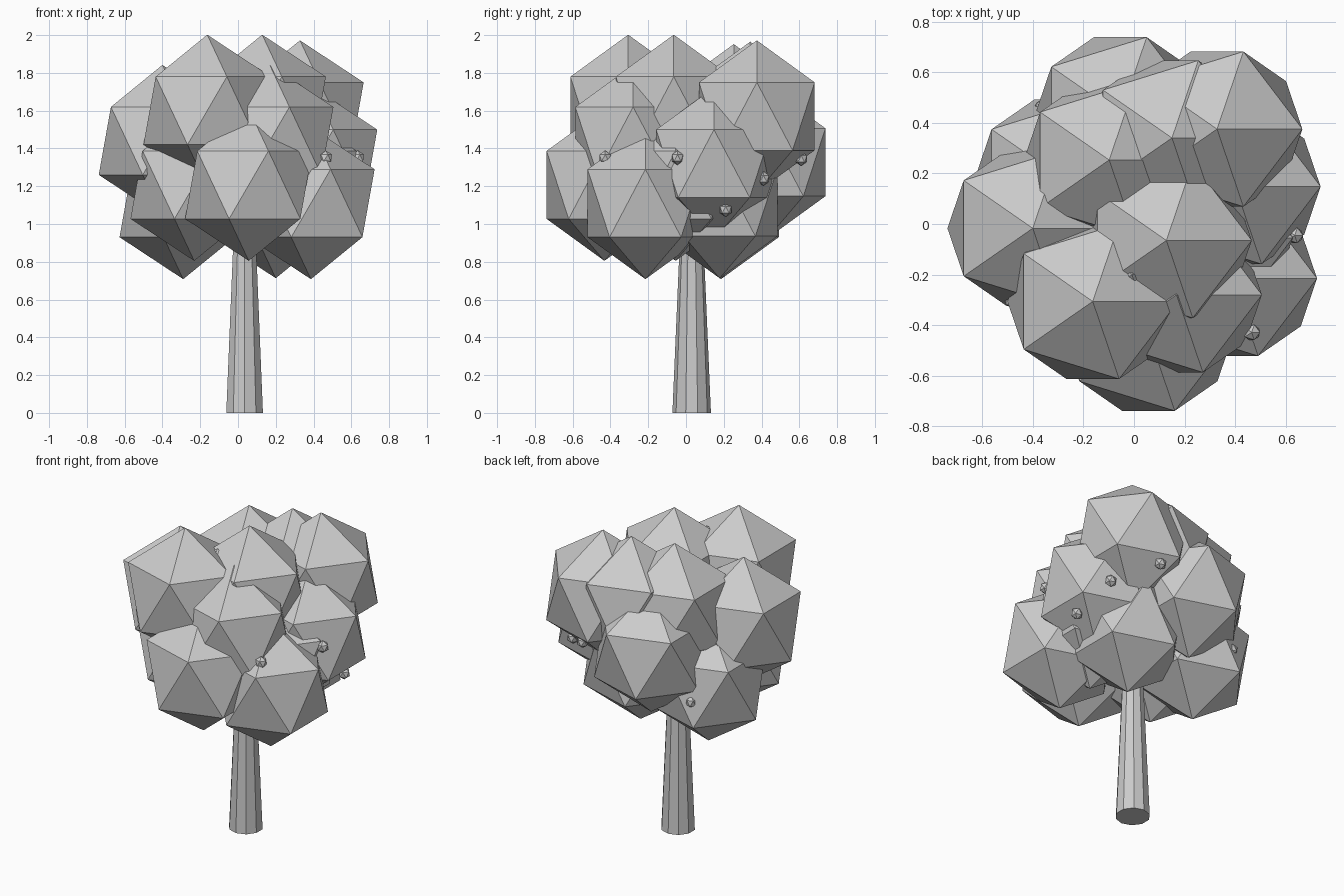
import bpy

def ico(name, loc, scale):
    bpy.ops.mesh.primitive_ico_sphere_add(subdivisions=1, radius=1, location=loc)
    o = bpy.context.object
    o.name = name
    o.scale = scale
    return o

# Tapered trunk, running up into the crown
H = 1.3
bpy.ops.mesh.primitive_cone_add(vertices=10, radius1=0.102, radius2=0.046,
                                depth=H, location=(0.035, 0.03, H / 2))
bpy.context.object.name = "trunk"

# Leaf clumps: upper, middle and lower tiers
clumps = [
    (-0.163, -0.306, 1.60), (0.128, -0.065, 1.60), (0.328, 0.375, 1.57),
    (-0.098, 0.253, 1.55), (0.150, 0.340, 1.563),
    (-0.400, -0.017, 1.44), (0.168, -0.280, 1.44),
    (-0.054, 0.432, 1.327), (0.400, 0.148, 1.32),
    (0.057, -0.432, 1.207), (-0.232, -0.130, 1.207), (0.290, -0.055, 1.207),
    (-0.290, 0.185, 1.11), (0.386, -0.215, 1.11), (0.200, 0.178, 1.115),
]
for i, c in enumerate(clumps):
    ico(f"leaf_clump_{i + 1}", c, (0.377, 0.36, 0.402))

# Small fruits sitting on the crown
fruits = [
    (0.465, -0.428, 1.35), (0.635, -0.045, 1.35), (-0.008, -0.20, 1.83),
    (0.61, 0.21, 1.075), (0.52, 0.41, 1.24), (0.31, 0.61, 1.345),
    (-0.36, 0.46, 1.08),
]
for i, f in enumerate(fruits):
    ico(f"fruit_{i + 1}", f, (0.037, 0.035, 0.039))
